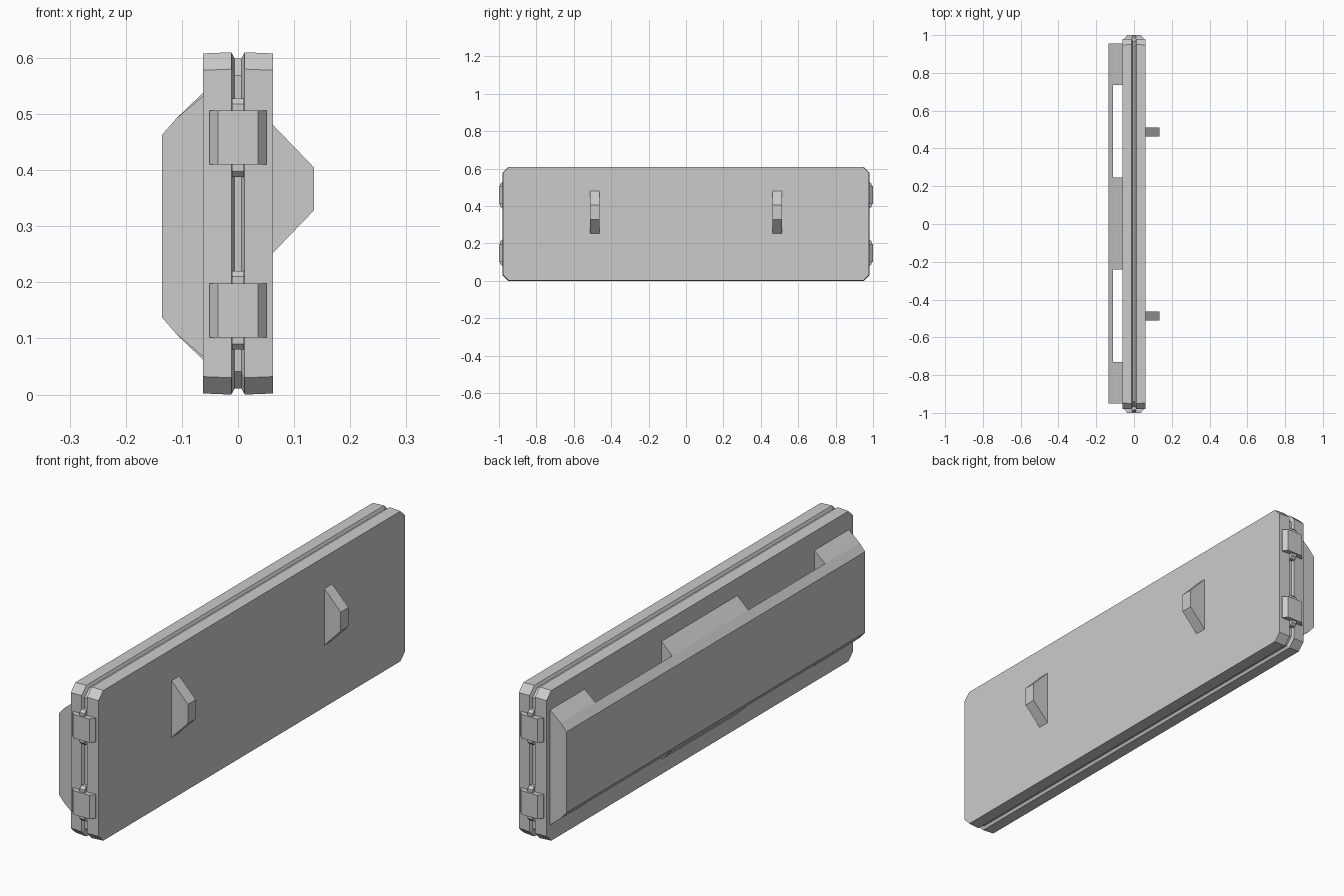
import bpy, bmesh

# Remove the default cube only
cube = bpy.data.objects.get("Cube")
if cube:
    bpy.data.objects.remove(cube, do_unlink=True)

grey = bpy.data.materials.new("light_grey")
grey.use_nodes = True
colour = (0.6, 0.6, 0.6, 1)
grey.diffuse_color = colour
grey.node_tree.nodes["Principled BSDF"].inputs["Base Color"].default_value = colour


def loft(name, rings):
    """Skin a row of matching rings and cap both ends."""
    bm = bmesh.new()
    rows = [[bm.verts.new(p) for p in ring] for ring in rings]
    n = len(rows[0])
    for a, b in zip(rows, rows[1:]):
        for i in range(n):
            j = (i + 1) % n
            bm.faces.new((a[i], a[j], b[j], b[i]))
    bm.faces.new(rows[0])
    bm.faces.new(rows[-1])
    bmesh.ops.recalc_face_normals(bm, faces=bm.faces[:])
    mesh = bpy.data.meshes.new(name)
    bm.to_mesh(mesh)
    bm.free()
    mesh.materials.append(grey)
    obj = bpy.data.objects.new(name, mesh)
    bpy.context.collection.objects.link(obj)
    return obj


def along_y(name, profile, y0, y1):
    """Extrude an (x, z) profile along y."""
    return loft(name, [[(x, y, z) for x, z in profile] for y in (y0, y1)])


def shell_ring(x, inset):
    """Rectangle with cut corners, in the y-z plane."""
    y, z0, z1, c = 0.98 - inset, inset, 0.61 - inset, 0.03
    return [(x, -y, z0 + c), (x, -y + c, z0), (x, y - c, z0), (x, y, z0 + c),
            (x, y, z1 - c), (x, y - c, z1), (x, -y + c, z1), (x, -y, z1 - c)]


# Flat case: two shells with a recessed seam between them
half = [(0.062, 0.002), (0.012, 0), (0.006, 0.011)]
sections = [(-x, i) for x, i in half] + half[::-1]
loft("case_body", [shell_ring(x, i) for x, i in sections])

# Latches and seam blocks on both ends
for side, end in ((-1, "front"), (1, "back")):
    for level, z in (("lower", 0.15), ("upper", 0.458)):
        latch = [(-0.051, 0.97), (-0.051, 0.982), (-0.036, 1.0),
                 (0.036, 1.0), (0.051, 0.982), (0.051, 0.97)]
        loft(f"{end}_{level}_latch",
             [[(x, side * y, z + dz) for x, y in latch] for dz in (-0.048, 0.048)])
        block = [(0.96, -0.07), (0.984, -0.07), (0.994, -0.06),
                 (0.994, 0.06), (0.984, 0.07), (0.96, 0.07)]
        loft(f"{end}_{level}_seam_block",
             [[(x, side * y, z + dz) for y, dz in block] for x in (-0.011, 0.011)])

# Long sloped plate on the right side, held off by three spacers
mid = 0.3
along_y("side_plate", [(-0.135, mid - 0.163), (-0.135, mid + 0.163),
                       (-0.11, mid + 0.192), (-0.11, mid - 0.192)], -0.95, 0.955)
for name, y0, y1, h in (("front_spacer", -0.95, -0.73, 0.234),
                        ("middle_spacer", -0.24, 0.245, 0.24),
                        ("back_spacer", 0.735, 0.955, 0.234)):
    along_y(name, [(-0.11, mid - 0.192), (-0.11, mid + 0.192),
                   (-0.06, mid + h), (-0.06, mid - h)], y0, y1)

# Two trapezoid fins on the left side
for name, y in (("front_fin", -0.487), ("back_fin", 0.487)):
    along_y(name, [(0.06, 0.25), (0.135, 0.328), (0.135, 0.405), (0.06, 0.483)],
            y - 0.025, y + 0.025)
